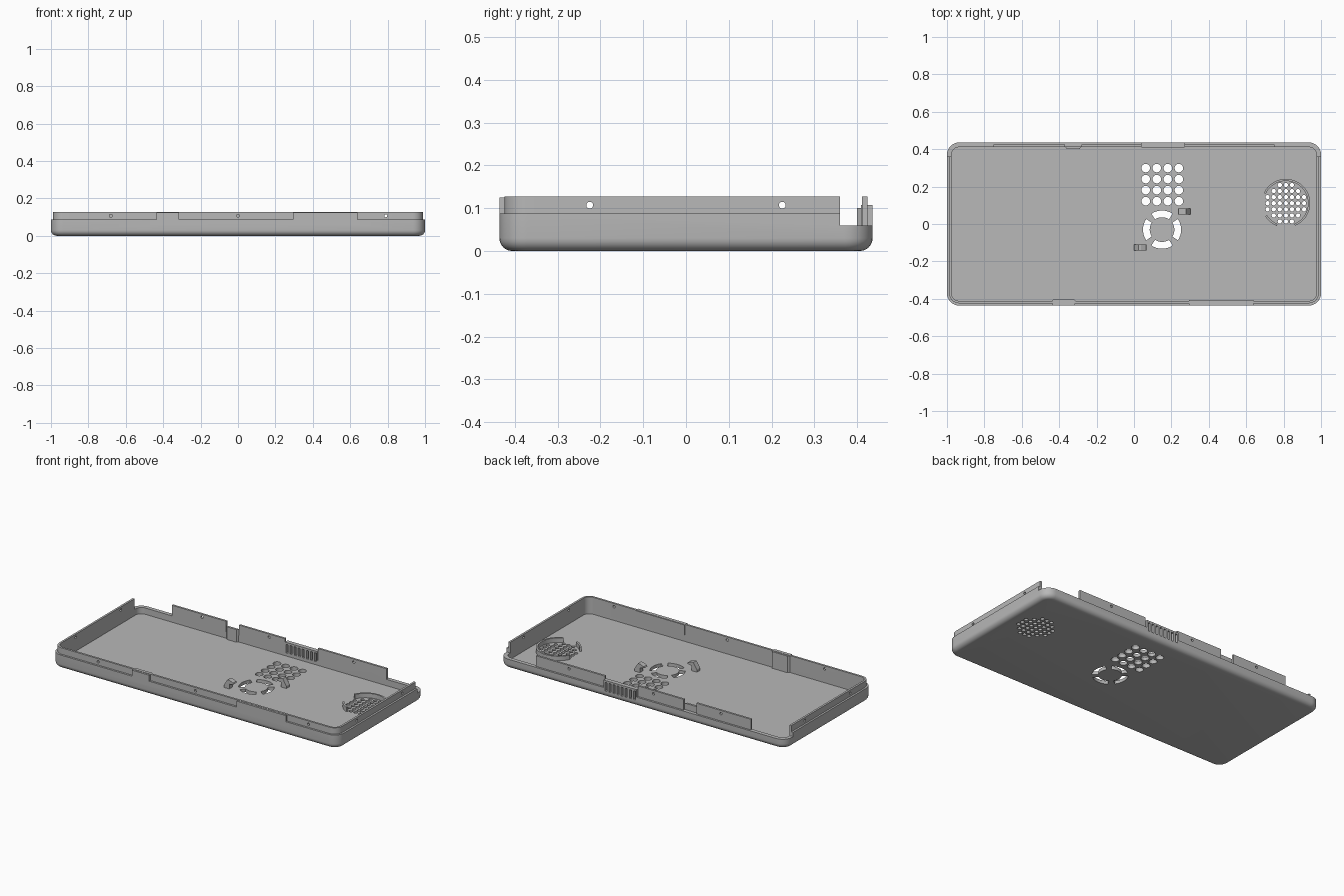
import bpy, bmesh
from math import sin, cos, pi, radians
from mathutils import Matrix

cube = bpy.data.objects.get("Cube")
if cube:
    bpy.data.objects.remove(cube, do_unlink=True)

grey = bpy.data.materials.new("light grey plastic")
grey.use_nodes = True
grey.diffuse_color = (0.48, 0.48, 0.48, 1)
grey.node_tree.nodes["Principled BSDF"].inputs["Base Color"].default_value = (0.48, 0.48, 0.48, 1)

HX, HY = 1.0, 0.436          # half length and half depth
LIP, INNER = 0.012, 0.025    # insets of the lip and of the inner wall
RIM, TOP, STEP, FLOOR = 0.087, 0.127, 0.06, 0.02


def finish(bm, name):
    bmesh.ops.recalc_face_normals(bm, faces=bm.faces)
    mesh = bpy.data.meshes.new(name)
    bm.to_mesh(mesh)
    bm.free()
    obj = bpy.data.objects.new(name, mesh)
    bpy.context.collection.objects.link(obj)
    mesh.materials.append(grey)
    return obj


def smooth(obj):
    bpy.ops.object.select_all(action='DESELECT')
    obj.select_set(True)
    bpy.context.view_layer.objects.active = obj
    bpy.ops.object.shade_smooth_by_angle(angle=radians(30))


def add_prism(bm, points, offset):
    """Closed solid from a planar outline moved by offset."""
    low = [bm.verts.new(p) for p in points]
    high = [bm.verts.new([a + b for a, b in zip(p, offset)]) for p in points]
    bm.faces.new(low)
    bm.faces.new(high)
    for i in range(len(low)):
        j = (i + 1) % len(low)
        bm.faces.new((low[i], low[j], high[j], high[i]))


def add_box(bm, x0, x1, y0, y1, z0, z1):
    add_prism(bm, [(x0, y0, z0), (x1, y0, z0), (x1, y1, z0), (x0, y1, z0)], (0, 0, z1 - z0))


def add_sector(bm, cx, cy, r0, r1, a0, a1, z0, z1, steps=12):
    angles = [radians(a0 + (a1 - a0) * i / steps) for i in range(steps + 1)]
    pts = [(cx + r1 * cos(a), cy + r1 * sin(a), z0) for a in angles]
    pts += [(cx + r0 * cos(a), cy + r0 * sin(a), z0) for a in reversed(angles)]
    add_prism(bm, pts, (0, 0, z1 - z0))


def add_drill(bm, x, y, z, radius, depth, axis='Z', sides=20):
    turn = {'Z': Matrix(), 'Y': Matrix.Rotation(pi / 2, 4, 'X'), 'X': Matrix.Rotation(pi / 2, 4, 'Y')}[axis]
    bmesh.ops.create_cone(bm, cap_ends=True, segments=sides, radius1=radius, radius2=radius,
                          depth=depth, matrix=Matrix.Translation((x, y, z)) @ turn)


def combine(target, bm, operation):
    tool = finish(bm, "tool")
    tool.hide_render = True
    mod = target.modifiers.new("shape", 'BOOLEAN')
    mod.operation, mod.solver, mod.object = operation, 'EXACT', tool
    bpy.context.view_layer.objects.active = target
    bpy.ops.object.modifier_apply(modifier=mod.name)
    bpy.data.objects.remove(tool, do_unlink=True)


def box_op(target, operation, *size):
    bm = bmesh.new()
    add_box(bm, *size)
    combine(target, bm, operation)


# Tray: rounded rectangles lofted from the bottom, over the rim and down to the floor
def rounded_loop(bm, inset, z, radius=0.065, steps=8):
    r = radius - inset
    cx, cy = HX - radius, HY - radius
    verts = []
    for k, (sx, sy) in enumerate(((1, 1), (-1, 1), (-1, -1), (1, -1))):
        for i in range(steps + 1):
            a = (k + i / steps) * pi / 2
            verts.append(bm.verts.new((sx * cx + r * cos(a), sy * cy + r * sin(a), z)))
    return verts


FILLET = 0.03
bm = bmesh.new()
profile = [(FILLET * (1 - sin(t)), FILLET * (1 - cos(t))) for t in (i * pi / 12 for i in range(7))]
profile += [(0, RIM), (LIP, RIM), (LIP, TOP), (INNER, TOP), (INNER, FLOOR)]
loops = [rounded_loop(bm, *p) for p in profile]
for a, b in zip(loops, loops[1:]):
    for i in range(len(a)):
        j = (i + 1) % len(a)
        bm.faces.new((a[i], a[j], b[j], b[i]))
bm.faces.new(loops[0])
bm.faces.new(loops[-1])
tray = finish(bm, "case_tray")

# Rear edge: lower outer step, open corners and gaps in the lip
box_op(tray, 'DIFFERENCE', -0.85, 0.85, HY - LIP, 0.5, STEP, 0.2)
for x0, x1 in ((-1.1, -0.75), (0.75, 1.1)):
    box_op(tray, 'DIFFERENCE', x0, x1, 0.36, 0.5, STEP, 0.2)
box_op(tray, 'DIFFERENCE', -0.37, -0.28, 0.38, 0.5, STEP, 0.2)
box_op(tray, 'DIFFERENCE', 0.04, 0.27, 0.38, 0.5, 0.107, 0.2)

# Flush panels in the front wall and vent plate in the rear wall
box_op(tray, 'UNION', 0.295, 0.64, -HY, -HY + INNER + 0.004, STEP, 0.125)
box_op(tray, 'UNION', -0.435, -0.315, -HY, -HY + INNER + 0.004, STEP, 0.125)
box_op(tray, 'UNION', 0.04, 0.27, HY - INNER - 0.002, HY, 0.05, 0.107)

# Ventilation slots and screw holes through the walls
bm = bmesh.new()
for i in range(8):
    x = 0.055 + i * 0.0285
    add_box(bm, x - 0.007, x + 0.007, 0.38, 0.5, 0.04, 0.095)
for x in (-0.68, 0, 0.79):
    add_drill(bm, x, -HY, 0.107, 0.008, 0.1, 'Y')
for x in (-0.54, -0.07, 0.52):
    add_drill(bm, x, HY, 0.107, 0.008, 0.1, 'Y')
for x in (-HX, HX):
    for y in (-0.225, 0.225):
        add_drill(bm, x, y, 0.107, 0.008, 0.1, 'X')
combine(tray, bm, 'DIFFERENCE')

# Floor openings: square grid, fan ring and speaker grille
FAN = (0.15, -0.03)
SPEAKER = (0.812, 0.111)
bm = bmesh.new()
for i in range(4):
    for j in range(4):
        add_drill(bm, 0.063 + i * 0.059, 0.122 + j * 0.059, 0, 0.023, 0.1)
    add_sector(bm, *FAN, 0.066, 0.102, i * 90 - 34, i * 90 + 34, -0.05, 0.05)
for i in range(-3, 4):
    for j in range(-3, 4):
        if i * i + j * j < 11:
            add_drill(bm, SPEAKER[0] + i * 0.0325, SPEAKER[1] + j * 0.0325, 0, 0.0115, 0.1, sides=14)
combine(tray, bm, 'DIFFERENCE')
smooth(tray)

# Broken collar around the speaker grille
bm = bmesh.new()
for a0, a1 in ((-68, 155), (212, 248)):
    add_sector(bm, *SPEAKER, 0.119, 0.13, a0, a1, FLOOR - 0.005, 0.048, 32)
smooth(finish(bm, "speaker_collar"))

# Fan clips: upright block with a nose sloping towards the fan
for name, x, y, side in (("fan_clip_rear", 0.302, 0.067, -1), ("fan_clip_front", 0.0, -0.125, 1)):
    bm = bmesh.new()
    outline = ((0, FLOOR - 0.005), (0.038, FLOOR - 0.005), (0.038, 0.05), (0.068, 0.056),
               (0.064, 0.064), (0.038, 0.075), (0.025, 0.075), (0, 0.035))
    add_prism(bm, [(x + side * u, y - 0.016, z) for u, z in outline], (0, 0.032, 0))
    finish(bm, name)

# Latch blocks with bevelled ends inside the long walls
for name, x0, x1, side, top in (("latch_rear", -0.37, -0.28, 1, 0.1), ("latch_front", -0.44, -0.31, -1, 0.125)):
    wall, face = side * (HY - INNER + 0.003), side * 0.4
    bm = bmesh.new()
    add_prism(bm, [(x0, wall, FLOOR), (x0 + 0.012, face, FLOOR), (x1 - 0.012, face, FLOOR), (x1, wall, FLOOR)],
              (0, 0, top - FLOOR))
    finish(bm, name)
